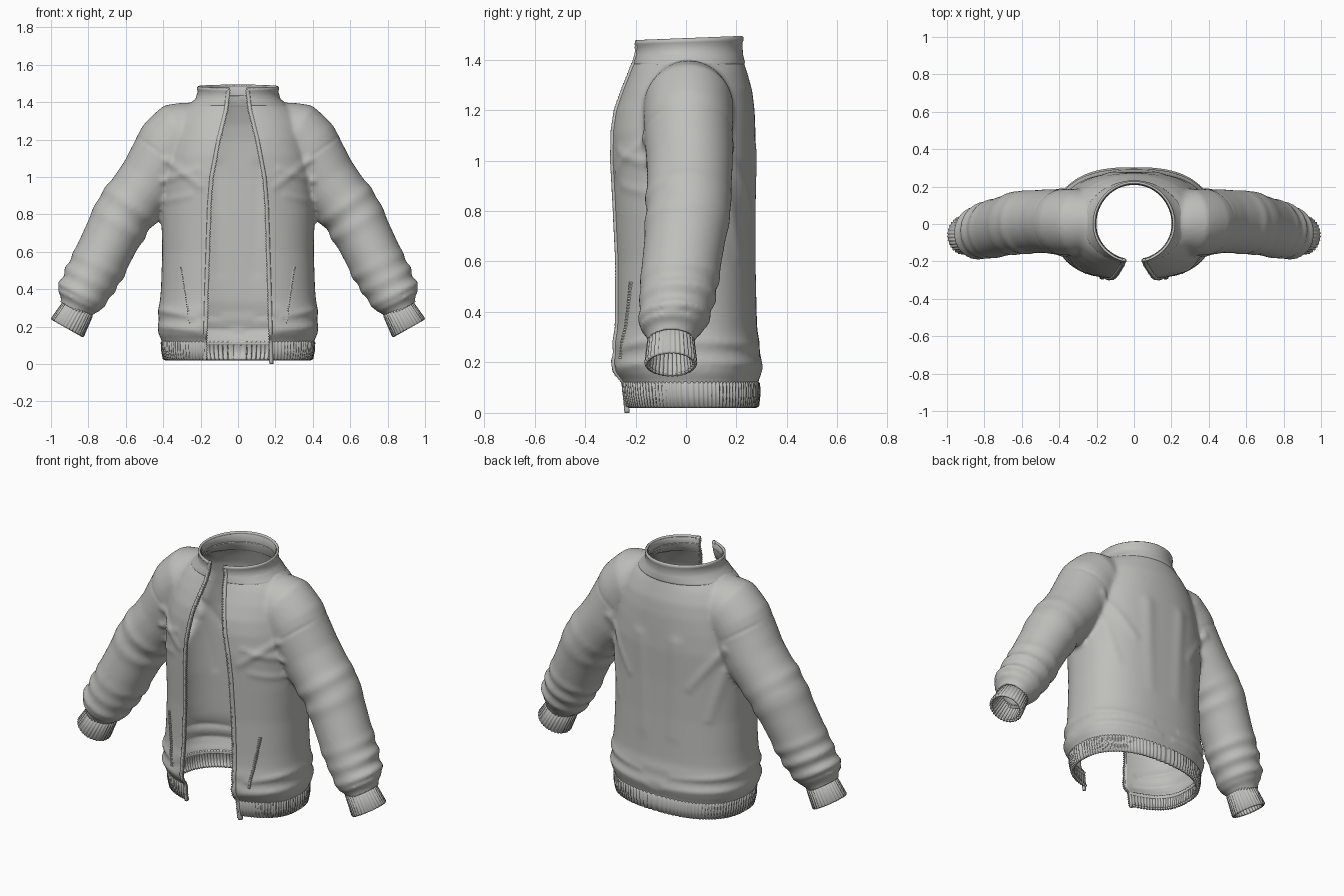
import bpy, bmesh, math
from mathutils import Vector, Matrix

if "Cube" in bpy.data.objects:
    bpy.data.objects.remove(bpy.data.objects["Cube"])

cloth = bpy.data.materials.new("warm_grey_cloth")
cloth.use_nodes = True
GREY = (0.52, 0.52, 0.50, 1)
cloth.diffuse_color = GREY
cloth.node_tree.nodes["Principled BSDF"].inputs["Base Color"].default_value = GREY

# Torso: height, half width, front depth, back depth, squareness
TORSO = [(0, .395, .25, .285, 2.4), (.12, .405, .262, .285, 2.4), (.16, .425, .295, .30, 2.4),
         (.2, .43, .303, .302, 2.4), (.24, .422, .295, .292, 2.4), (.28, .43, .297, .292, 2.4),
         (.33, .418, .288, .282, 2.4), (.4, .412, .286, .28, 2.4), (.6, .405, .285, .275, 2.4),
         (.8, .41, .293, .274, 2.4), (1.0, .405, .302, .278, 2.4), (1.12, .39, .298, .275, 2.3),
         (1.2, .375, .285, .272, 2.2), (1.28, .355, .255, .262, 2.1), (1.35, .315, .226, .242, 2),
         (1.4, .245, .207, .226, 2), (1.43, .212, .2, .22, 2), (1.5, .212, .2, .22, 2)]
# Sleeve: station, x, y, z, radius across, radius in depth
SLEEVE = [(0, .2, .01, 1.255, .15, .15), (1, .3, .01, 1.22, .188, .178), (2, .36, .01, 1.16, .188, .178),
          (3, .4, .01, 1.09, .182, .175), (4, .47, .015, .98, .172, .17), (5, .62, .01, .79, .155, .165),
          (6, .745, -.025, .535, .147, .155), (7, .835, -.05, .36, .125, .132),
          (8, .867, -.058, .295, .09, .095), (9, .895, -.06, .24, .075, .08)]
# Height and half width of the open front
OPENING = [(0, .175), (.4, .165), (.85, .15), (1.0, .138), (1.2, .1), (1.36, .06), (1.5, .045)]


def sample(table, key):
    for a, b in zip(table, table[1:]):
        if key <= b[0]:
            break
    f = max(0, min(1, (key - a[0]) / (b[0] - a[0])))
    return [p + (q - p) * f for p, q in zip(a[1:], b[1:])]


def torso_point(z, angle, grow=0):
    w, front, back, n = sample(TORSO, z)
    c, s = math.cos(angle), math.sin(angle)
    depth = front if s < 0 else back
    return Vector((math.copysign(abs(c) ** (2 / n), c) * (w + grow),
                   math.copysign(abs(s) ** (2 / n), s) * (depth + grow), z))


def edge_angle(z):
    """Angle of the left front edge at a height."""
    w, _, _, n = sample(TORSO, z)
    return -math.acos((sample(OPENING, z)[0] / w) ** (n / 2))


def mesh_object(name, bm, smooth=True):
    bmesh.ops.recalc_face_normals(bm, faces=bm.faces)
    mesh = bpy.data.meshes.new(name)
    bm.to_mesh(mesh)
    bm.free()
    mesh.materials.append(cloth)
    mesh.polygons.foreach_set("use_smooth", [smooth] * len(mesh.polygons))
    ob = bpy.data.objects.new(name, mesh)
    bpy.context.collection.objects.link(ob)
    return ob


def loft(bm, rows, closed, caps=False):
    rings = [[bm.verts.new(p) for p in row] for row in rows]
    for a, b in zip(rings, rings[1:]):
        for i in range(len(a) if closed else len(a) - 1):
            j = (i + 1) % len(a)
            bm.faces.new((a[i], a[j], b[j], b[i]))
    if caps:
        bm.faces.new(rings[0])
        bm.faces.new(rings[-1])


def thicken(ob, amount):
    mod = ob.modifiers.new("cloth thickness", "SOLIDIFY")
    mod.thickness = amount
    mod.offset = -1


def sleeve_ring(t, side):
    x, y, z, ru, rv = sample(SLEEVE, t)
    p, q = sample(SLEEVE, max(0, t - .6)), sample(SLEEVE, min(9, t + .6))
    tangent = Vector((q[0] - p[0], 0, q[2] - p[2])).normalized()
    # Bunched rings at the elbow and above the cuff
    bump = sum(a * math.exp(-((t - c) / s) ** 2) for c, a, s in
               ((4.7, .012, .12), (5.15, .012, .12), (6.05, .012, .1),
                (6.5, .022, .13), (6.95, .024, .13), (7.4, .022, .13)))
    ring = []
    for k in range(48):
        a = math.tau * k / 48
        r = bump * (.75 + .35 * math.sin(a + t * 2))
        u, v = math.cos(a) * (ru + r), math.sin(a) * (rv + r * .7)
        ring.append(Vector((side * (x - tangent.z * u), y + v, z + tangent.x * u)))
    return ring


# Jacket body: torso and sleeves fused into one surface
bm = bmesh.new()
loft(bm, [[torso_point(.06 + i * .02, math.tau * k / 96) for k in range(96)] for i in range(72)], True, True)
for side in (-1, 1):
    loft(bm, [sleeve_ring(i / 12, side) for i in range(109)], True, True)
source = mesh_object("body_source", bm)
remesh = source.modifiers.new("fuse", "REMESH")
remesh.mode = "VOXEL"
remesh.voxel_size = .0115
relax = source.modifiers.new("relax", "SMOOTH")
relax.factor = .5
relax.iterations = 9
bm = bmesh.new()
bm.from_object(source, bpy.context.evaluated_depsgraph_get())
bpy.data.objects.remove(source)

# Creases: start x, z, end x, z, height, width, front (-1) or back (1)
FOLDS = [(.38, 1.09, .2, .95, .012, .022, -1), (.4, .98, .22, 1.04, .012, .02, -1),
         (.4, .87, .26, .9, .009, .02, -1), (.42, .29, .24, .25, .012, .018, -1),
         (.42, .2, .22, .18, .012, .018, -1), (.53, 1.21, .38, 1.1, -.005, .01, -1),
         (.53, 1.21, .36, 1.1, -.005, .01, 1), (.38, 1.05, .2, .8, .011, .025, 1),
         (.37, .9, .3, .62, .011, .025, 1), (.12, 1.05, .1, .5, .008, .04, 1),
         (.42, .28, .1, .25, .009, .018, 1), (.42, .2, .05, .18, .009, .018, 1)]
bm.normal_update()
shifts = []
for v in bm.verts:
    p, total = Vector((abs(v.co.x), v.co.z)), 0
    for x1, z1, x2, z2, height, width, face in FOLDS:
        if v.normal.y * face > 0:
            a, d = Vector((x1, z1)), Vector((x2 - x1, z2 - z1))
            f = max(0, min(1, (p - a).dot(d) / d.length_squared))
            gap = (p - a - d * f).length / width
            total += height * (1 - .6 * f) * math.exp(-gap * gap) * abs(v.normal.y)
    shifts.append((v, v.normal * total))
for v, shift in shifts:
    v.co += shift


def cut(point, normal, clear=True, faces=None):
    faces = faces or bm.faces[:]
    edges = list({e for f in faces for e in f.edges})
    verts = list({v for f in faces for v in f.verts})
    bmesh.ops.bisect_plane(bm, geom=verts + edges + faces, plane_co=point,
                           plane_no=normal, clear_outer=clear)


# Open the hem, neck, wrists and front
cut((0, 0, .1), (0, 0, -1))
cut((0, 0, 1.435), (0, 0, 1))
for side in (-1, 1):
    cut((side * .868, 0, .285), (side * .5, 0, -.866))
for v in bm.verts:
    v.co.x /= sample(OPENING, v.co.z)[0]
for side in (-1, 1):
    cut((side, 0, 0), (side, 0, 0), False, [f for f in bm.faces if f.calc_center_median().y < -.05])
gap = [f for f in bm.faces if f.calc_center_median().y < -.05 and abs(f.calc_center_median().x) < 1]
bmesh.ops.delete(bm, geom=gap, context="FACES")
for v in bm.verts:
    v.co.x *= sample(OPENING, v.co.z)[0]
thicken(mesh_object("jacket_body", bm), .012)


def band(name, levels, columns, rib, tilt=0):
    """Open band round the torso; levels are height and outward growth."""
    bm, rows = bmesh.new(), []
    for z, grow in levels:
        start = edge_angle(z)
        sweep = math.pi - 2 * start
        row = []
        for k in range(columns + 1):
            p = torso_point(z, start + sweep * k / columns, grow + rib * (k // 2 % 2))
            p.z += tilt * (p.y - .2) * (z - 1.38)
            row.append(p)
        rows.append(row)
    loft(bm, rows, False)
    thicken(mesh_object(name, bm), .014)


band("hem_band", [(.02, -.012), (.026, -.001), (.07, .004), (.115, .003), (.127, -.008)], 400, .006)
band("collar", [(1.375, -.004), (1.39, .004), (1.42, .004), (1.465, .003), (1.474, .008), (1.487, .008), (1.493, .002)],
     96, 0, .35)

# Ribbed cuffs
for side, label in ((1, "left"), (-1, "right")):
    bm, rows = bmesh.new(), []
    start, end = Vector((.85, -.06, .305)), Vector((.915, -.06, .19))
    axis = (end - start).normalized()
    for f, radius in ((0, .074), (.06, .084), (.5, .09), (.94, .096), (1, .09)):
        c = start.lerp(end, f)
        row = []
        for k in range(128):
            a, r = math.tau * k / 128, radius + .005 * (k // 2 % 2)
            row.append((side * (c.x - axis.z * r * math.cos(a)), c.y + r * 1.04 * math.sin(a),
                        c.z + axis.x * r * math.cos(a)))
        rows.append(row)
    loft(bm, rows, True)
    thicken(mesh_object(label + "_cuff", bm), .012)


def teeth(name, points, size):
    bm = bmesh.new()
    for p in points:
        bmesh.ops.create_cube(bm, size=1, matrix=Matrix.Translation(p) @ Matrix.Diagonal((*size, 1)))
    mesh_object(name, bm, False)


def front_point(x, z, lift):
    w, front, _, n = sample(TORSO, z)
    return Vector((x, -front * (1 - (abs(x) / w) ** n) ** (1 / n) - lift, z))


# Front zip tapes and teeth, slanted pocket zips
for side, label, low in ((1, "left", 0), (-1, "right", .02)):
    heights = [low + (1.475 - low) * i / 110 for i in range(111)]
    bm, rows = bmesh.new(), []
    for z in heights:
        w = sample(OPENING, z)[0]
        rows.append([front_point(side * (w + off), z, lift) for off, lift in
                     ((-.006, -.008), (-.006, .006), (.004, .009), (.013, .007), (.015, -.008))])
    loft(bm, rows, True, True)
    mesh_object(label + "_zip_tape", bm)
    teeth(label + "_zip_teeth", [front_point(side * (sample(OPENING, z)[0] - .004), z, .002)
                                 for z in heights[1:-1]], (.012, .012, .007))
    pocket = [front_point(side * (.255 + .045 * i / 24), .22 + .295 * i / 24, .001) for i in range(25)]
    teeth(label + "_pocket_zip", pocket, (.014, .014, .007))
